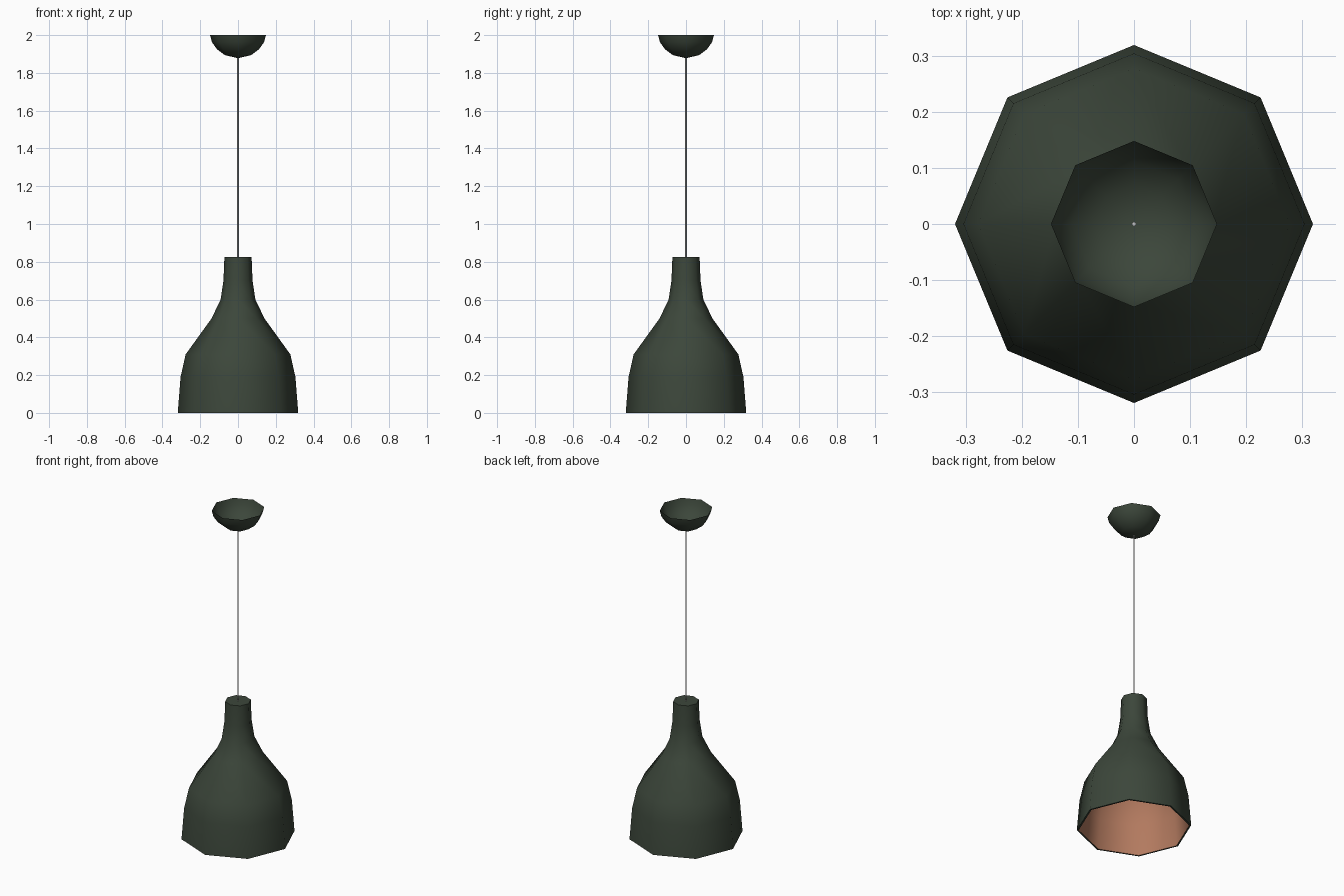
import bpy, bmesh, math

cube = bpy.data.objects.get("Cube")
if cube:
    bpy.data.objects.remove(cube, do_unlink=True)

SIDES = 8


def material(name, color, roughness=0.6):
    m = bpy.data.materials.new(name)
    m.use_nodes = True
    m.diffuse_color = (*color, 1)
    bsdf = m.node_tree.nodes["Principled BSDF"]
    bsdf.inputs["Base Color"].default_value = (*color, 1)
    bsdf.inputs["Roughness"].default_value = roughness
    return m


green = material("dark green", (0.045, 0.062, 0.043))
copper = material("copper lining", (0.45, 0.195, 0.115))
pale = material("pale cord", (0.6, 0.6, 0.6))


def lathe(name, profile, mats, inner_from=None):
    """Turn (radius, z) points into an eight-sided surface; zero radius closes it."""
    bm = bmesh.new()
    rings = []
    for r, z in profile:
        if r == 0:
            rings.append([bm.verts.new((0, 0, z))] * SIDES)
        else:
            rings.append([bm.verts.new((r * math.cos(math.tau * i / SIDES),
                                        r * math.sin(math.tau * i / SIDES), z))
                          for i in range(SIDES)])
    for k, (a, b) in enumerate(zip(rings, rings[1:])):
        for i in range(SIDES):
            j = (i + 1) % SIDES
            corners = list(dict.fromkeys((a[i], a[j], b[j], b[i])))
            face = bm.faces.new(corners)
            if inner_from is not None and k >= inner_from:
                face.material_index = 1
    bmesh.ops.recalc_face_normals(bm, faces=bm.faces)
    mesh = bpy.data.meshes.new(name)
    bm.to_mesh(mesh)
    bm.free()
    for m in mats:
        mesh.materials.append(m)
    ob = bpy.data.objects.new(name, mesh)
    bpy.context.collection.objects.link(ob)
    bpy.ops.object.select_all(action='DESELECT')
    ob.select_set(True)
    bpy.context.view_layer.objects.active = ob
    bpy.ops.object.shade_smooth_by_angle(angle=math.radians(60))
    return ob


# Bottle-shaped shade: outer skin, thin rim, copper lining
outer = [(0.072, 0.825), (0.077, 0.7), (0.092, 0.6), (0.14, 0.5),
         (0.277, 0.31), (0.304, 0.19), (0.319, 0)]
wall = 0.01
inner = [(r - wall, max(z - wall, 0)) for r, z in reversed(outer)]
lathe("shade", [(0, 0.825)] + outer + inner + [(0, 0.815)],
      [green, copper], inner_from=len(outer) + 1)

# Hanging cord
cord_radius = 0.004
lathe("cord", [(0, 1.882), (cord_radius, 1.882), (cord_radius, 0.82), (0, 0.82)], [pale])

# Open bowl at the ceiling
lathe("ceiling_canopy", [(0.148, 2), (0.138, 1.963), (0.112, 1.926),
                         (0.07, 1.894), (0, 1.878)], [green])
